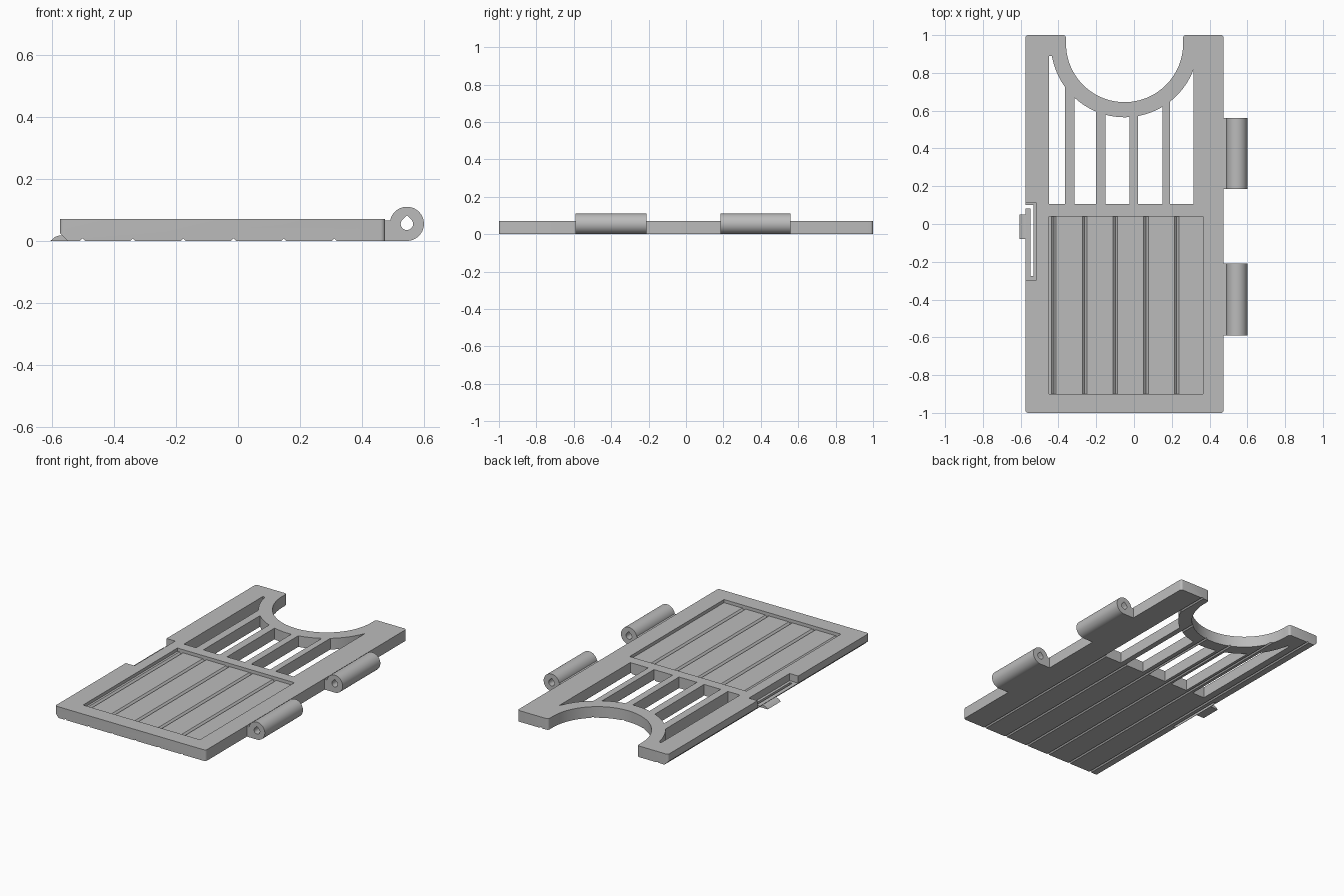
import bpy, bmesh
from math import sin, cos, radians, sqrt

if "Cube" in bpy.data.objects:
    bpy.data.objects.remove(bpy.data.objects["Cube"])

grey = bpy.data.materials.new("plain grey")
grey.use_nodes = True
colour = (0.5, 0.5, 0.5, 1)
grey.diffuse_color = colour
grey.node_tree.nodes["Principled BSDF"].inputs["Base Color"].default_value = colour

THICK = 0.07
ARCH = (-0.05, 0.955)


def arc(cx, cy, r, start, end, n):
    angles = [radians(start + (end - start) * i / n) for i in range(n + 1)]
    return [(cx + r * cos(a), cy + r * sin(a)) for a in angles]


def prism(name, outline, axis, low, high):
    """Extrude a 2D outline along z, or an xz outline along y."""
    place = (lambda p, t: (p[0], p[1], t)) if axis == "z" else (lambda p, t: (p[0], t, p[1]))
    bm = bmesh.new()
    ends = [[bm.verts.new(place(p, t)) for p in outline] for t in (low, high)]
    n = len(outline)
    bm.faces.new(ends[0])
    bm.faces.new(ends[1])
    for i in range(n):
        j = (i + 1) % n
        bm.faces.new((ends[0][i], ends[0][j], ends[1][j], ends[1][i]))
    bmesh.ops.recalc_face_normals(bm, faces=bm.faces)
    mesh = bpy.data.meshes.new(name)
    bm.to_mesh(mesh)
    bm.free()
    mesh.materials.append(grey)
    obj = bpy.data.objects.new(name, mesh)
    bpy.context.collection.objects.link(obj)
    return obj


def activate(obj):
    bpy.ops.object.select_all(action="DESELECT")
    obj.select_set(True)
    bpy.context.view_layer.objects.active = obj


def cut(obj, outline, axis, low, high):
    cutter = prism("cutter", outline, axis, low, high)
    cutter.hide_render = True
    mod = obj.modifiers.new("cut", "BOOLEAN")
    mod.operation, mod.solver, mod.object = "DIFFERENCE", "EXACT", cutter
    activate(obj)
    bpy.ops.object.modifier_apply(modifier=mod.name)
    bpy.data.objects.remove(cutter)


def box(x0, x1, y0, y1):
    return [(x0, y0), (x1, y0), (x1, y1), (x0, y1)]


def diamond(x, z, r):
    return [(x - r, z), (x, z - r), (x + r, z), (x, z + r)]


def smooth(obj):
    activate(obj)
    bpy.ops.object.shade_smooth_by_angle(angle=radians(30))


# Gate panel outline with rounded corners and an arched cut-out in the top
R = 0.015
cx, cy = ARCH
outline = arc(-0.575 + R, -1 + R, R, 180, 270, 5) + arc(0.475 - R, -1 + R, R, 270, 360, 5)
outline += arc(0.475 - R, 1 - R, R, 0, 90, 5) + arc(cx + 0.31 + R, 1 - R, R, 90, 180, 5)
outline += arc(cx, cy, 0.31, 0, -180, 48)
outline += arc(cx - 0.31 - R, 1 - R, R, 0, 90, 5) + arc(-0.575 + R, 1 - R, R, 90, 180, 5)
panel = prism("gate_panel", outline, "z", 0, THICK)

# Open slots that stop below the arch rim
for x0, x1 in ((-0.45, -0.365), (-0.315, -0.2), (-0.15, -0.025), (0.02, 0.15), (0.19, 0.315)):
    top = []
    for i in range(13):
        x = x1 + (x0 - x1) * i / 12
        top.append((x, min(0.89, cy - sqrt(0.39 ** 2 - min(abs(x - cx), 0.3899) ** 2))))
    cut(panel, [(x0, 0.105), (x1, 0.105)] + top, "z", -0.1, 0.2)

# Recessed plank field with grooves
FLOOR = 0.05
cut(panel, box(-0.45, 0.365, -0.9, 0.04), "z", FLOOR, 0.2)
for i in range(5):
    cut(panel, diamond(-0.424 + 0.1625 * i, FLOOR, 0.012), "y", -0.899, 0.039)

# Plank grooves along the underside, and the bevelled lower edge
for i in range(6):
    cut(panel, diamond(-0.502 + 0.1625 * i, 0, 0.008), "y", -1.1, 1.1)
cut(panel, [(-0.6, -0.025), (-0.55, 0), (-0.575, 0.025), (-0.6, 0.05)], "y", -1.1, 1.1)

# Latch pocket and the slits that free the spring tongue
cut(panel, box(-0.7, -0.515, -0.296, 0.11), "z", 0.025, 0.2)
cut(panel, [(-0.7, 0.082), (-0.548, 0.082), (-0.548, -0.275), (-0.532, -0.275),
            (-0.532, 0.1), (-0.7, 0.1)], "z", -0.1, 0.2)
smooth(panel)

# Catch on the spring tongue
catch = prism("latch_catch", [(-0.605, 0), (-0.549, 0), (-0.549, 0.018), (-0.575, 0.018),
                              (-0.59, 0.013)], "y", -0.08, 0.05)
smooth(catch)

# Hinge knuckles with teardrop pin holes
knuckle = [(0.47, 0)] + arc(0.545, 0.055, 0.055, -90, 169, 40) + [(0.47, 0.065)]
teardrop = arc(0.545, 0.055, 0.02, 145, 395, 24) + [(0.545, 0.083)]
for name, low, high in (("upper_hinge", 0.185, 0.56), ("lower_hinge", -0.59, -0.21)):
    hinge = prism(name, knuckle, "y", low, high)
    cut(hinge, teardrop, "y", -2, 2)
    smooth(hinge)
